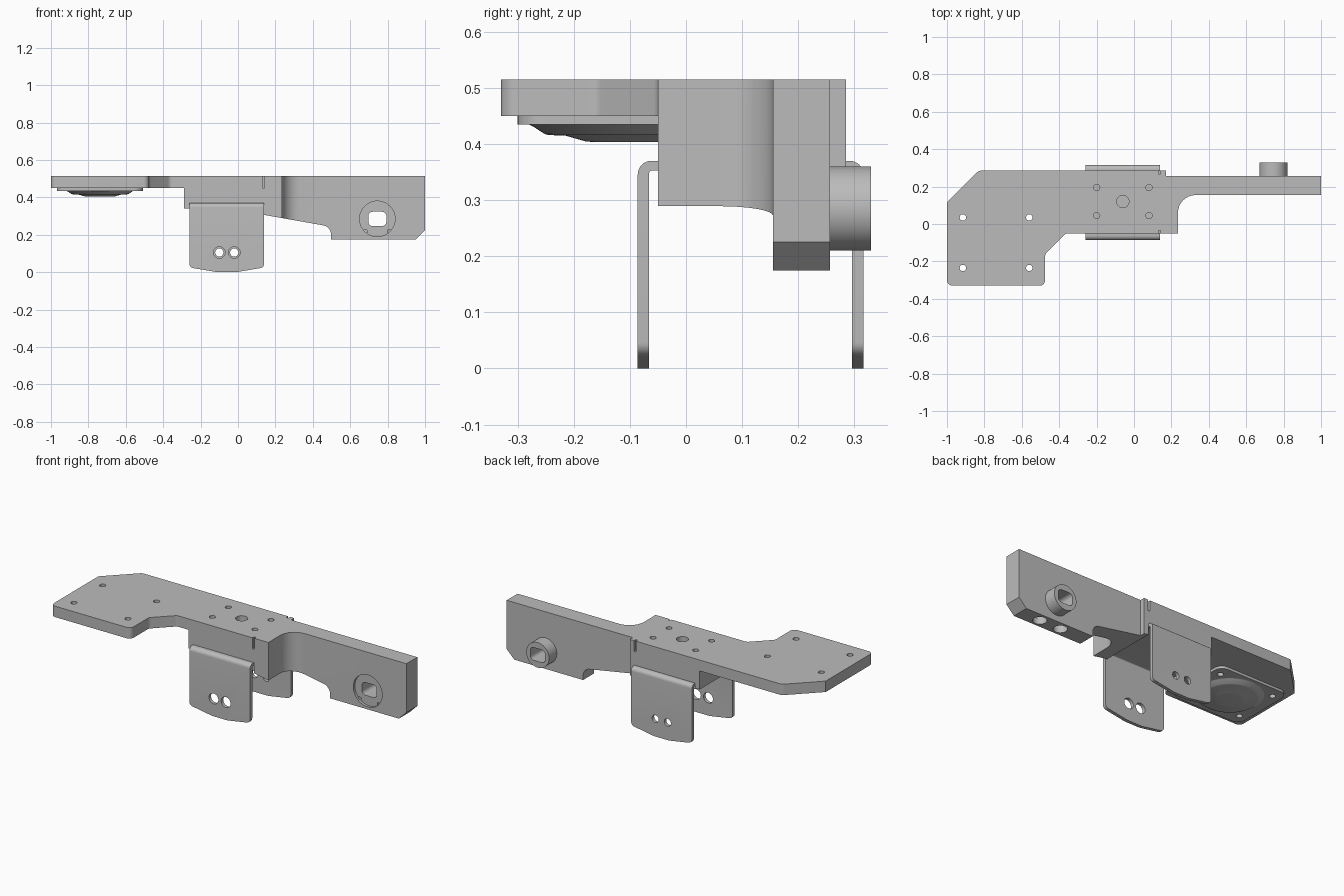
import bpy, bmesh, math
from mathutils import Vector

if "Cube" in bpy.data.objects:
    bpy.data.objects.remove(bpy.data.objects["Cube"], do_unlink=True)

gray = bpy.data.materials.new("plain_gray")
gray.use_nodes = True
COLOR = (0.5, 0.5, 0.5, 1)
gray.diffuse_color = COLOR
gray.node_tree.nodes["Principled BSDF"].inputs["Base Color"].default_value = COLOR

# Map profile coordinates (u, v) and depth d to space, per extrusion axis
PLACE = {
    "X": lambda u, v, d: (d, u, v),
    "Y": lambda u, v, d: (u, d, v),
    "Z": lambda u, v, d: (u, v, d),
}


def rounded(points, steps=8):
    """Turn (u, v[, radius]) corners into an outline with arcs."""
    out = []
    for i, p in enumerate(points):
        c = Vector(p[:2])
        if len(p) == 2:
            out.append(c)
            continue
        a = (Vector(points[i - 1][:2]) - c).normalized()
        b = (Vector(points[(i + 1) % len(points)][:2]) - c).normalized()
        half = a.angle(b) / 2
        centre = c + (a + b).normalized() * p[2] / math.sin(half)
        start = c + a * p[2] / math.tan(half) - centre
        end = c + b * p[2] / math.tan(half) - centre
        sweep = math.pi - 2 * half
        for k in range(steps + 1):
            t = k / steps
            out.append(centre + (start * math.sin((1 - t) * sweep)
                                 + end * math.sin(t * sweep)) / math.sin(sweep))
    return out


def finish(name, bm):
    bmesh.ops.recalc_face_normals(bm, faces=bm.faces)
    mesh = bpy.data.meshes.new(name)
    bm.to_mesh(mesh)
    bm.free()
    mesh.materials.append(gray)
    obj = bpy.data.objects.new(name, mesh)
    bpy.context.collection.objects.link(obj)
    return obj


def prism(name, points, axis, lo, hi):
    bm = bmesh.new()
    outline = rounded(points)
    rings = [[bm.verts.new(PLACE[axis](p.x, p.y, d)) for p in outline] for d in (lo, hi)]
    for ring in rings:
        bm.faces.new(ring)
    n = len(outline)
    for i in range(n):
        j = (i + 1) % n
        bm.faces.new((rings[0][i], rings[0][j], rings[1][j], rings[1][i]))
    return finish(name, bm)


def circle(u, v, r, n=32):
    return [(u + r * math.cos(k * math.tau / n), v + r * math.sin(k * math.tau / n))
            for k in range(n)]


def box(u0, u1, v0, v1, r=None):
    corners = [(u0, v0), (u1, v0), (u1, v1), (u0, v1)]
    return [c + (r,) for c in corners] if r else corners


def combine(obj, tool, operation="DIFFERENCE"):
    mod = obj.modifiers.new("cut", "BOOLEAN")
    mod.operation, mod.solver, mod.object = operation, "EXACT", tool
    bpy.context.view_layer.objects.active = obj
    bpy.ops.object.modifier_apply(modifier=mod.name)
    bpy.data.objects.remove(tool, do_unlink=True)


def cut(obj, points, axis, lo, hi):
    combine(obj, prism("cutter", points, axis, lo, hi))


# Body: plan outline intersected with the front silhouette
plan = [(-1, -0.33, 0.03), (-0.475, -0.33, 0.03), (-0.475, -0.16, 0.03), (-0.365, -0.05, 0.03),
        (0.235, -0.05), (0.235, 0.155, 0.095), (1, 0.155), (1, 0.257),
        (0.17, 0.257), (0.17, 0.285), (-0.83, 0.285, 0.03), (-1, 0.115)]
side = [(-1.1, 0.45), (-0.29, 0.45), (-0.29, 0.34), (-0.26, 0.34), (-0.26, 0.368),
        (0.14, 0.368), (0.14, 0.306), (0.497, 0.243, 0.05), (0.497, 0.175),
        (0.95, 0.175), (1, 0.225), (1.1, 0.225), (1.1, 0.6), (-1.1, 0.6)]
body = prism("mount_body", plan, "Z", 0, 0.515)
combine(body, prism("silhouette", side, "Y", -0.5, 0.5), "INTERSECT")

# Seam notches on both edges of the centre block
for y0, y1 in ((-0.1, -0.035), (0.268, 0.35)):
    cut(body, box(0.13, 0.143, y0, y1), "Z", 0.45, 0.6)

# Blind holes of the centre block
for x in (-0.2, 0.08):
    for y in (0.045, 0.195):
        cut(body, circle(x, y, 0.017), "Z", 0.44, 0.6)
cut(body, circle(-0.06, 0.12, 0.033), "Z", 0.44, 0.6)

# Boss, its keyed hole, front recess and the two holes beneath
KX, KZ = 0.745, 0.285
combine(body, prism("boss", circle(KX, KZ, 0.075, 48), "Y", 0.2, 0.33), "UNION")
cut(body, circle(KX, KZ, 0.095, 48), "Y", 0.1, 0.17)
for x in (KX - 0.07, KX + 0.07):
    cut(body, circle(x, 0.205, 0.038), "Z", 0.1, 0.225)
cut(body, box(KX - 0.048, KX + 0.048, KZ - 0.038, KZ + 0.038, 0.022), "Y", 0.1, 0.4)

# Round driver with a rounded flange under the plate
SX, SY = -0.738, -0.1
flange = prism("driver_flange", box(SX - 0.23, SX + 0.23, SY - 0.2, SY + 0.2, 0.05),
               "Z", 0.435, 0.452)
profile = [(0.182, 0.436), (0.172, 0.431), (0.152, 0.418), (0.145, 0.416),
           (0.115, 0.415), (0.08, 0.405), (0.07, 0.404)]
bm = bmesh.new()
rings = [[bm.verts.new((SX + u, SY + v, z)) for u, v in circle(0, 0, r, 48)]
         for r, z in profile]
bm.faces.new(rings[0])
bm.faces.new(rings[-1])
for lower, upper in zip(rings, rings[1:]):
    for i in range(48):
        j = (i + 1) % 48
        bm.faces.new((lower[i], lower[j], upper[j], upper[i]))
cone = finish("driver_cone", bm)

# Screw holes through plate and flange
for x in (-0.915, -0.56):
    for y in (-0.235, 0.035):
        for part in (body, flange):
            cut(part, circle(x, y, 0.017), "Z", 0.3, 0.6)

# Bent bracket: an upside-down U trimmed to the flap outline
Y0, Y1, T = -0.086, 0.316, 0.02
bend = [(Y0, 0), (Y0 + T, 0), (Y0 + T, 0.353, 0.006), (Y1 - T, 0.353, 0.006),
        (Y1 - T, 0), (Y1, 0), (Y1, 0.37, 0.024), (Y0, 0.37, 0.024)]
flap = [(-0.26, 0.025, 0.025), (-0.11, 0, 0.1), (-0.01, 0, 0.1), (0.14, 0.025, 0.025),
        (0.14, 0.5), (-0.26, 0.5)]
bracket = prism("bent_bracket", bend, "X", -0.4, 0.4)
combine(bracket, prism("flap_outline", flap, "Y", -0.5, 0.5), "INTERSECT")
for x in (-0.1, -0.02):
    cut(bracket, circle(x, 0.105, 0.031), "Y", -0.2, 0.1)
    cut(bracket, circle(x, 0.105, 0.022), "Y", 0.1, 0.4)
cut(bracket, circle(-0.06, 0.12, 0.02), "Z", 0.3, 0.4)

# Smooth rounded parts, keep edges sharp
for obj in (body, flange, cone, bracket):
    bpy.ops.object.select_all(action="DESELECT")
    obj.select_set(True)
    bpy.context.view_layer.objects.active = obj
    bpy.ops.object.shade_smooth_by_angle(angle=math.radians(30))
